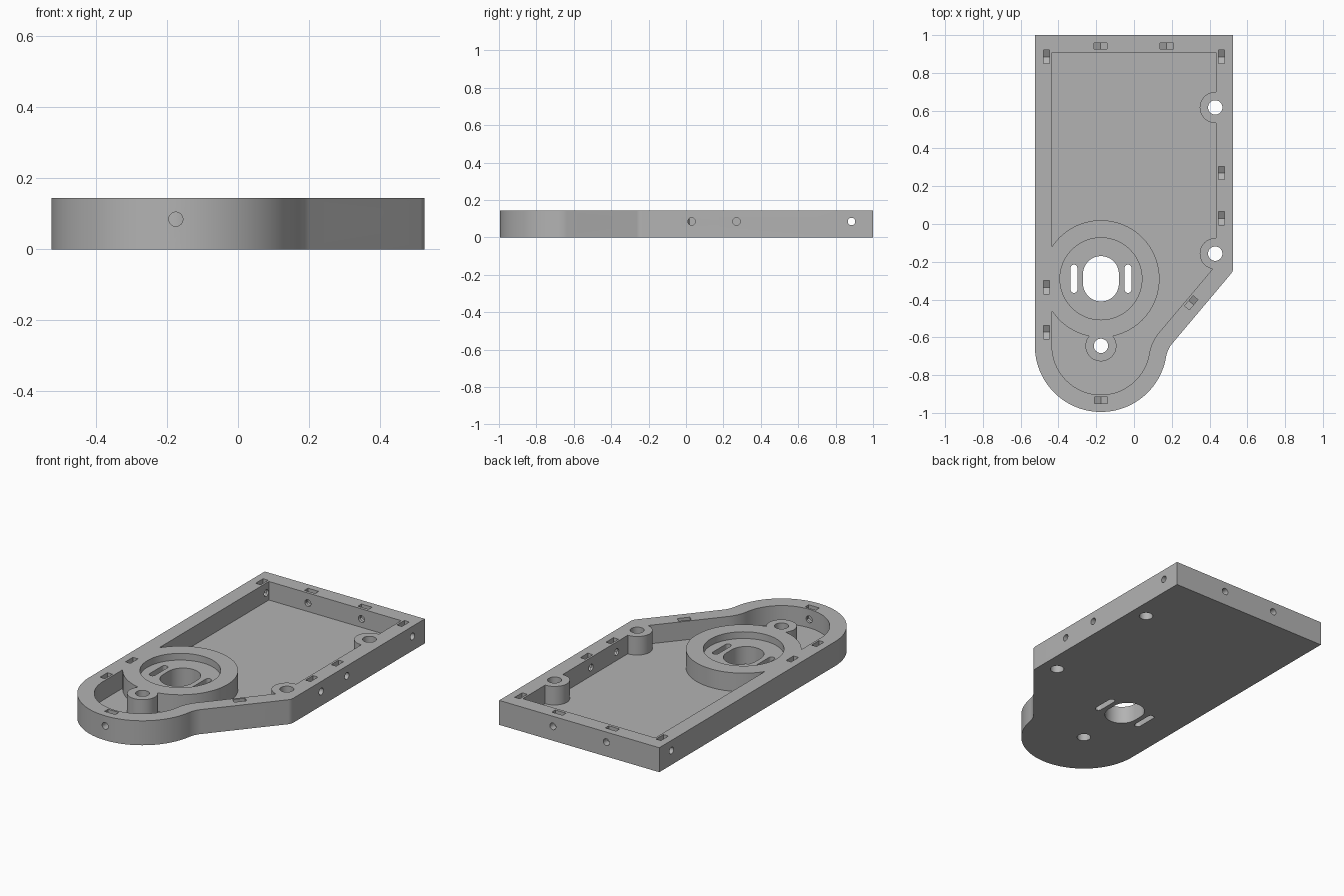
import bpy, bmesh
from math import sin, cos, pi, radians, sqrt, atan2
from mathutils import Vector, Matrix

cube = bpy.data.objects.get("Cube")
if cube:
    bpy.data.objects.remove(cube, do_unlink=True)

grey = bpy.data.materials.new("grey_plastic")
grey.use_nodes = True
colour = (0.45, 0.45, 0.45, 1)
grey.diffuse_color = colour
grey.node_tree.nodes["Principled BSDF"].inputs["Base Color"].default_value = colour

HEIGHT, FLOOR, WALL, TOP = 0.145, 0.035, 0.091, 0.4
LOBE = Vector((-0.175, -0.645))      # centre of the rounded end
HUB = Vector((-0.175, -0.29))        # centre of the motor seat
NORMAL = Vector((0.765, -0.644)).normalized()   # outward from the slanted wall
ALONG = Vector((-NORMAL.y, NORMAL.x))


def arc(centre, radius, start, end, steps):
    return [centre + radius * Vector((cos(a), sin(a)))
            for a in (start + (end - start) * i / steps for i in range(steps + 1))]


def circle(centre, radius, steps=64):
    return arc(centre, radius, 0, 2 * pi, steps)[:-1]


def slot(centre, radius, half):
    up = Vector((0, half))
    return arc(centre + up, radius, 0, pi, 24) + arc(centre - up, radius, pi, 2 * pi, 24)


def outline(inset):
    """Plan of the housing, moved inward by inset."""
    side, lobe, dist = 0.525 - inset, 0.35 - inset, 0.281 - inset
    blend, bend = 0.14 + inset, 0.05
    # concave blend between the slanted wall and the rounded end
    s = sqrt((lobe + blend) ** 2 - (dist + blend) ** 2)
    mid = LOBE + NORMAL * (dist + blend) + ALONG * s
    slant = atan2(NORMAL.y, NORMAL.x)
    to_mid = atan2(mid.y - LOBE.y, mid.x - LOBE.x)
    # small rounding where the slanted wall meets the straight side
    cx = side - bend
    cy = LOBE.y + (NORMAL.x * (cx - LOBE.x) - dist + bend) / -NORMAL.y
    pts = [Vector((-side, 1 - inset)), Vector((side, 1 - inset))]
    pts += arc(Vector((cx, cy)), bend, 0, slant, 8)
    pts += arc(mid, blend, slant + pi, to_mid + pi, 14)
    pts += arc(LOBE, lobe, to_mid, -pi, 48)[1:]
    return pts


def prism(name, pts, low, high, matrix=None):
    bm = bmesh.new()
    face = bm.faces.new([bm.verts.new((p[0], p[1], low)) for p in pts])
    new = bmesh.ops.extrude_face_region(bm, geom=[face])["geom"]
    verts = [g for g in new if isinstance(g, bmesh.types.BMVert)]
    bmesh.ops.translate(bm, verts=verts, vec=(0, 0, high - low))
    if matrix:
        bm.transform(matrix)
    bmesh.ops.recalc_face_normals(bm, faces=bm.faces)
    mesh = bpy.data.meshes.new(name)
    bm.to_mesh(mesh)
    bm.free()
    mesh.materials.append(grey)
    obj = bpy.data.objects.new(name, mesh)
    bpy.context.collection.objects.link(obj)
    return obj


def cut(target, cutter):
    mod = target.modifiers.new("cut", "BOOLEAN")
    mod.operation, mod.solver, mod.object = "DIFFERENCE", "EXACT", cutter
    bpy.context.view_layer.objects.active = target
    bpy.ops.object.modifier_apply(modifier=mod.name)
    bpy.data.objects.remove(cutter, do_unlink=True)


# tray, with the hub and screw bosses left standing in its pocket
housing = prism("housing", outline(0), 0, HEIGHT)
pocket = prism("pocket", outline(WALL), FLOOR, TOP)
bosses = [Vector((0.43, 0.617)), Vector((0.43, -0.157)), LOBE]
cut(pocket, prism("hub", circle(HUB, 0.31, 96), -0.1, TOP + 0.1))
for b in bosses:
    cut(pocket, prism("boss", circle(b, 0.082), -0.1, TOP + 0.1))
cut(housing, pocket)

# boss holes, motor seat, shaft opening and its two side slots
for b in bosses:
    cut(housing, prism("boss_hole", circle(b, 0.038, 40), -0.1, TOP))
cut(housing, prism("motor_seat", circle(HUB, 0.217, 80), HEIGHT - 0.04, TOP))
cut(housing, prism("shaft_opening", slot(HUB, 0.095, 0.025), -0.1, TOP))
for side in (-1, 1):
    centre = HUB + Vector((0.143 * side, 0))
    cut(housing, prism("side_slot", slot(centre, 0.018, 0.057), -0.1, TOP))

# nut pockets and cross screws: position and outward direction
LEFT, RIGHT, BACK, FRONT = (Vector(v) for v in ((-1, 0), (1, 0), (0, 1), (0, -1)))
fixings = [(Vector((-0.463, y)), LEFT) for y in (0.885, -0.335, -0.573)]
fixings += [(Vector((0.463, y)), RIGHT) for y in (0.885, 0.27, 0.03)]
fixings += [(Vector((x, 0.943)), BACK) for x in (-0.178, 0.173)]
fixings += [(Vector((-0.175, -0.933)), FRONT), (Vector((0.303, -0.417)), NORMAL)]
nut = [(-0.035, 0.1), (-0.035, -0.02), (0, -0.04), (0.035, -0.02), (0.035, 0.1)]
for p, d in fixings:
    frame = Matrix(((-d.y, 0, d.x, p.x), (d.x, 0, d.y, p.y),
                    (0, 1, 0, 0.085), (0, 0, 0, 1)))
    cut(housing, prism("nut_pocket", nut, -0.0165, 0.0165, frame))
    cut(housing, prism("screw_hole", circle(Vector((0, 0)), 0.02, 24), -0.07, 0.1, frame))

# crisp edges, smooth curves
bpy.ops.object.select_all(action="DESELECT")
housing.select_set(True)
bpy.context.view_layer.objects.active = housing
bpy.ops.object.shade_smooth_by_angle(angle=radians(30))
